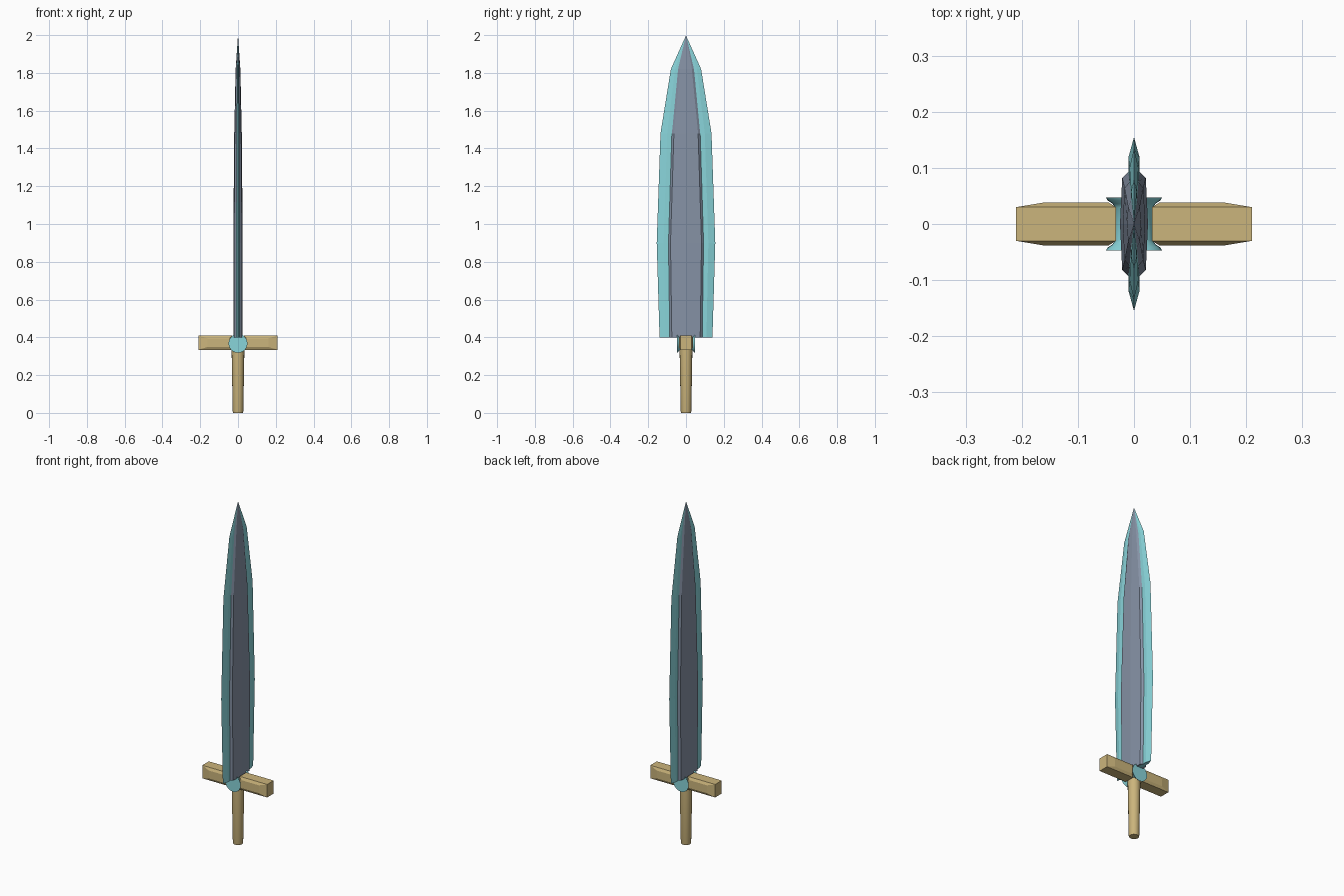
import bpy, bmesh, math

cube = bpy.data.objects.get("Cube")
if cube:
    bpy.data.objects.remove(cube, do_unlink=True)


def material(name, rgb):
    m = bpy.data.materials.new(name)
    m.use_nodes = True
    m.diffuse_color = (*rgb, 1)
    m.node_tree.nodes["Principled BSDF"].inputs["Base Color"].default_value = (*rgb, 1)
    return m


gold = material("gold", (0.60, 0.46, 0.20))
steel = material("steel", (0.24, 0.29, 0.38))
cyan = material("cyan", (0.25, 0.66, 0.70))


def make(name, bm, mat, smooth=None):
    bmesh.ops.recalc_face_normals(bm, faces=bm.faces)
    me = bpy.data.meshes.new(name)
    bm.to_mesh(me)
    bm.free()
    ob = bpy.data.objects.new(name, me)
    bpy.context.collection.objects.link(ob)
    me.materials.append(mat)
    if smooth:
        bpy.ops.object.select_all(action="DESELECT")
        ob.select_set(True)
        bpy.context.view_layer.objects.active = ob
        bpy.ops.object.shade_smooth_by_angle(angle=math.radians(smooth))
    return ob


def loft(rings, tip=None):
    """Skin equal-length rings of points, with flat caps or a pointed end."""
    bm = bmesh.new()
    loops = [[bm.verts.new(p) for p in ring] for ring in rings]
    n = len(loops[0])
    for a, b in zip(loops, loops[1:]):
        for i in range(n):
            bm.faces.new((a[i], a[(i + 1) % n], b[(i + 1) % n], b[i]))
    bm.faces.new(loops[0])
    if tip:
        t = bm.verts.new(tip)
        for i in range(n):
            bm.faces.new((loops[-1][i], loops[-1][(i + 1) % n], t))
    else:
        bm.faces.new(loops[-1])
    return bm


def mirrored(quarter, z):
    """Complete a quarter outline, running from the x axis to the y axis."""
    half = quarter + [(-x, y) for x, y in reversed(quarter) if x > 0]
    return [(x, y, z) for x, y in half + [(-x, -y) for x, y in half if y > 0 or x > 0]
            if (x, y) != (0, 0)]


# Blade stations: height, edge half width, core half width, thickness factor
stations = [(0.40, 0.14, 0.087, 1), (0.90, 0.155, 0.094, 1),
            (1.48, 0.135, 0.076, 0.8), (1.82, 0.08, 0.043, 0.5)]

# Steel core with a faint central ridge and steep shoulders
core = [mirrored([(0.021 * t, c - 0.012), (0.009 * t, c)], z) for z, e, c, t in stations]
for ring, (z, e, c, t) in zip(core, stations):
    ring.insert(4, (-0.025 * t, 0, z)) if len(ring) == 8 else None
    ring.insert(0, (0.025 * t, 0, z))
make("blade_core", loft(core, (0, 0, 2.0)), steel)

# Sharp cyan cutting edges surrounding the core
edge = [mirrored([(0.010 * t, c * 0.6 + e * 0.4), (0, e)], z) for z, e, c, t in stations]
make("blade_edge", loft(edge, (0, 0, 1.998)), cyan)


# Crossguard arm with raised bevelled panels front and back
def guard_arm(name, s):
    bm = bmesh.new()
    x0, x1, zc, hz = 0.0, 0.21, 0.372, 0.038
    corners = [(x0, -hz), (x1, -hz), (x1, hz), (x0, hz)]
    panel = [(0.045, -0.023), (0.162, -0.023), (0.162, 0.023), (0.045, 0.023)]
    corners = [(max(x, 0.032), z) for x, z in corners]
    layers = [(panel, -0.038), (corners, -0.030), (corners, 0.030), (panel, 0.038)]
    bm.free()
    make(name, loft([[(s * x, y, zc + z) for x, z in pts] for pts, y in layers]), gold)


guard_arm("left_guard_arm", 1)
guard_arm("right_guard_arm", -1)


def round_ring(r, n, place):
    return [place(r * math.cos(2 * math.pi * i / n), r * math.sin(2 * math.pi * i / n))
            for i in range(n)]


# Flared spool joining blade, guard and grip
flare = [(-0.047, 0.050), (-0.042, 0.047), (-0.036, 0.038), (-0.029, 0.034)]
flare += [(-y, r) for y, r in reversed(flare)]
make("guard_spool", loft([round_ring(r, 24, lambda a, b: (a, y, 0.368 + b))
                          for y, r in flare]), cyan, 40)

# Tapered grip
grip = [(0.0, 0.026), (0.008, 0.028), (0.34, 0.034)]
make("grip", loft([round_ring(r, 16, lambda a, b: (a, b, z)) for z, r in grip]), gold, 40)
